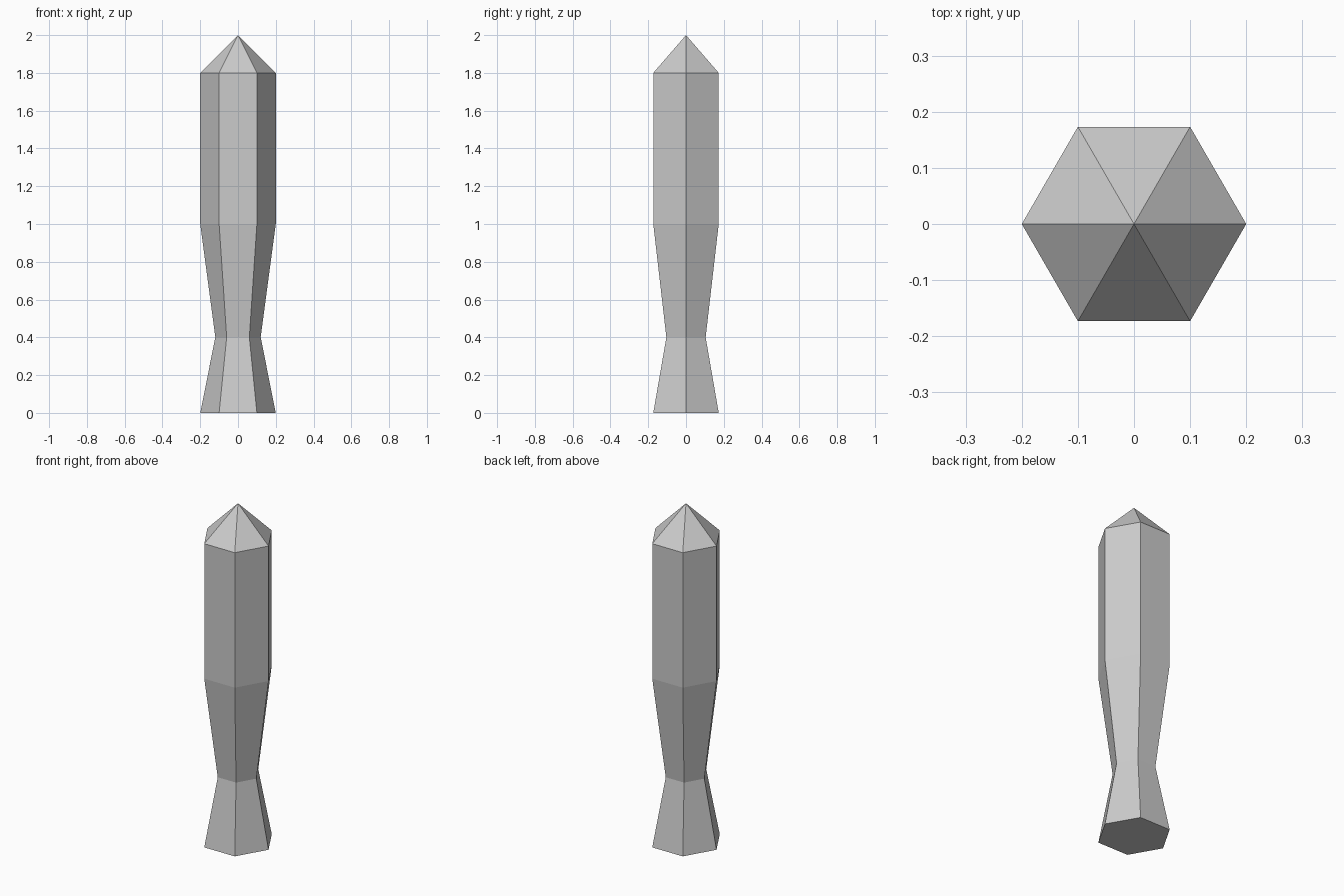
import bpy, bmesh, math

if "Cube" in bpy.data.objects:
    bpy.data.objects.remove(bpy.data.objects["Cube"])

SIDES = 6
# Profile as (radius, height): foot, narrow neck, shoulder, top rim
PROFILE = [(0.2, 0.0), (0.12, 0.4), (0.2, 1.0), (0.2, 1.8)]
TIP_HEIGHT = 2.0

bm = bmesh.new()


def ring(radius, z):
    angles = [math.tau * i / SIDES for i in range(SIDES)]
    return [bm.verts.new((radius * math.cos(a), radius * math.sin(a), z)) for a in angles]


# Six-sided body with a waisted lower half
rings = [ring(r, z) for r, z in PROFILE]
for low, high in zip(rings, rings[1:]):
    for i in range(SIDES):
        j = (i + 1) % SIDES
        bm.faces.new((low[i], low[j], high[j], high[i]))

# Flat base
bm.faces.new(rings[0][::-1])

# Pointed cap
tip = bm.verts.new((0, 0, TIP_HEIGHT))
for i in range(SIDES):
    bm.faces.new((rings[-1][i], rings[-1][(i + 1) % SIDES], tip))

mesh = bpy.data.meshes.new("hexagonal_post")
bm.to_mesh(mesh)
bm.free()
bpy.context.collection.objects.link(bpy.data.objects.new("hexagonal_post", mesh))
